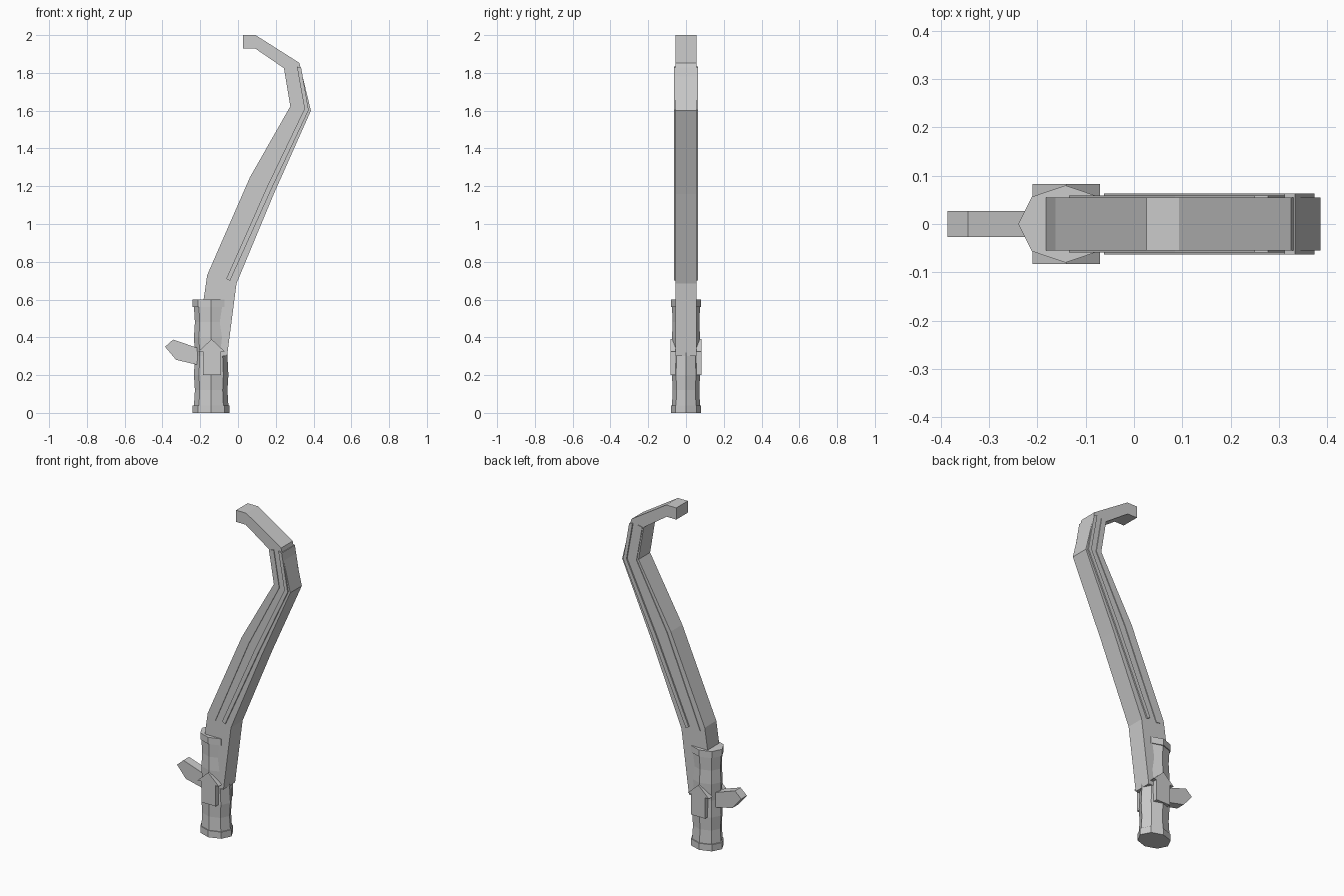
import bpy, bmesh, math

if "Cube" in bpy.data.objects:
    bpy.data.objects.remove(bpy.data.objects["Cube"])


def finish(name, bm):
    bmesh.ops.recalc_face_normals(bm, faces=bm.faces)
    me = bpy.data.meshes.new(name)
    bm.to_mesh(me)
    bm.free()
    ob = bpy.data.objects.new(name, me)
    bpy.context.collection.objects.link(ob)
    return ob


def slab(name, profile, y0, y1):
    """Extrude an x-z outline from y0 to y1."""
    bm = bmesh.new()
    a = [bm.verts.new((x, y0, z)) for x, z in profile]
    b = [bm.verts.new((x, y1, z)) for x, z in profile]
    n = len(profile)
    bm.faces.new(a)
    bm.faces.new(b[::-1])
    for i in range(n):
        bm.faces.new((a[i], a[(i + 1) % n], b[(i + 1) % n], b[i]))
    return finish(name, bm)


# Octagonal grip with raised end rims and shallow waists
bm = bmesh.new()
levels = [(0, 1), (.04, 1), (.04, .93), (.12, .88), (.2, .93), (.3, .88),
          (.4, .93), (.48, .88), (.56, .93), (.56, 1), (.6, 1)]
rings = []
for z, s in levels:
    rings.append([bm.verts.new((-.142 + .098 * s * math.cos(k * math.pi / 4),
                                .08 * s * math.sin(k * math.pi / 4), z))
                  for k in range(8)])
for lo, hi in zip(rings, rings[1:]):
    for k in range(8):
        j = (k + 1) % 8
        bm.faces.new((lo[k], lo[j], hi[j], hi[k]))
bm.faces.new(rings[0][::-1])
bm.faces.new(rings[-1])
finish("grip", bm)

# Bent limb with hooked tip
slab("limb", [(-.16, .3), (-.185, .58), (-.163, .73), (.063, 1.247), (.277, 1.623),
              (.243, 1.825), (.09, 1.93), (.026, 1.93), (.026, 2), (.093, 2),
              (.325, 1.853), (.386, 1.6), (.19, 1.16), (-.008, .685), (-.058, .3)],
     -.055, .055)

# Raised strips along both faces of the limb
inner = [(-.135, .705), (.085, 1.235), (.288, 1.617), (.25, 1.825),
         (.278, 1.83), (.315, 1.612), (.112, 1.222), (-.11, .7)]
outer = [(-.062, .71), (.155, 1.2), (.352, 1.61), (.312, 1.833),
         (.334, 1.828), (.374, 1.603), (.178, 1.187), (-.042, .7)]
slab("inner_strip", inner, -.059, .059)
slab("outer_strip", outer, -.063, .063)

# Arrow-shaped plates on both sides of the grip
arrow = [(-.185, .2), (-.09, .2), (-.09, .325), (-.07, .325),
         (-.14, .39), (-.21, .325), (-.185, .325)]
for side, s in (("front", -1), ("back", 1)):
    slab(side + "_arrow_plate", arrow, s * .05, s * .083)

# Pointed spur on the left of the grip
slab("spur", [(-.16, .32), (-.217, .345), (-.344, .388), (-.386, .35),
              (-.328, .281), (-.217, .255), (-.16, .24)], -.027, .027)
